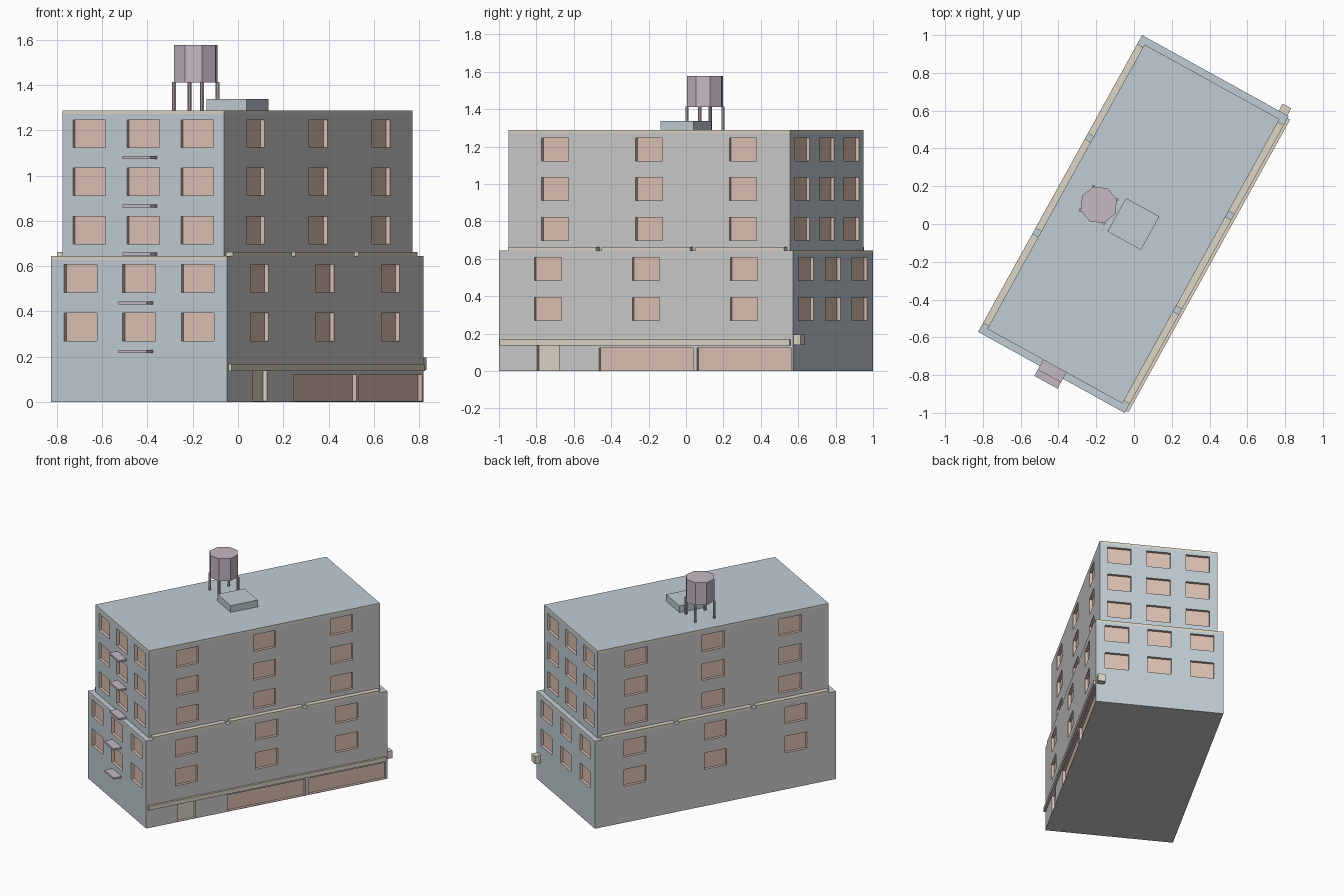
import bpy, bmesh, math
from mathutils import Matrix, Vector

if "Cube" in bpy.data.objects:
    bpy.data.objects.remove(bpy.data.objects["Cube"])

# Local frame: x = long direction, y = short direction, turned into place
PLACE = Matrix.Translation((-0.003, 0, 0)) @ Matrix.Rotation(math.radians(61.07), 4, 'Z')
L1, W1, Z1 = 1.795, 0.887, 0.645      # lower block
L2, W2, Z2 = 1.72, 0.817, 1.288       # upper block


def mat(name, r, g, b):
    m = bpy.data.materials.new(name)
    m.diffuse_color = (r, g, b, 1)
    m.use_nodes = True
    m.node_tree.nodes["Principled BSDF"].inputs["Base Color"].default_value = m.diffuse_color
    return m


GREY = mat("wall_grey", 0.62, 0.62, 0.61)
BLUE = mat("blue_grey", 0.53, 0.61, 0.66)
PINK = mat("window_pink", 0.72, 0.53, 0.45)
TAN = mat("trim_tan", 0.72, 0.67, 0.56)
MAUVE = mat("mauve", 0.56, 0.48, 0.54)


def finish(name, bm, mats):
    bm.transform(PLACE)
    me = bpy.data.meshes.new(name)
    bm.to_mesh(me)
    bm.free()
    for m in mats:
        me.materials.append(m)
    ob = bpy.data.objects.new(name, me)
    bpy.context.collection.objects.link(ob)
    return ob


def add_box(bm, lo, hi, index=0):
    lo, hi = Vector(lo), Vector(hi)
    m = Matrix.Translation((lo + hi) / 2) @ Matrix.Diagonal((*(hi - lo), 1))
    verts = bmesh.ops.create_cube(bm, size=1, matrix=m)["verts"]
    for f in {f for v in verts for f in v.link_faces}:
        f.material_index = index


def box(name, lo, hi, material):
    bm = bmesh.new()
    add_box(bm, lo, hi)
    return finish(name, bm, [material])


def slab(name, l, w, z0, z1, long_m, end_m, top_m):
    """Centred block with its own colour on long sides, ends and top."""
    bm = bmesh.new()
    add_box(bm, (-l / 2, -w / 2, z0), (l / 2, w / 2, z1))
    bm.normal_update()
    for f in bm.faces:
        f.material_index = 1 if abs(f.normal.x) > 0.5 else 2 if f.normal.z > 0.5 else 0
    return finish(name, bm, [long_m, end_m, top_m])


def window_cutter(l, w, sills, extra=()):
    """Three windows per storey on every wall, recessed 0.02."""
    bm = bmesh.new()
    d, hw, h = 0.02, 0.0825, 0.122
    for z in sills:
        for i in (-1, 0, 1):
            for s in (-1, 1):
                u, v = i * l / 3, i * w / 3
                add_box(bm, (u - hw, s * w / 2 - d, z), (u + hw, s * w / 2 + d, z + h))
                add_box(bm, (s * l / 2 - d, v - hw, z), (s * l / 2 + d, v + hw, z + h))
    for u, half, top, index in extra:
        add_box(bm, (u - half, -w / 2 - d, 0.004), (u + half, -w / 2 + d, top), index)
    return finish("cutter", bm, [PINK, TAN])


def cut(ob, cutter):
    cutter.hide_render = True
    mod = ob.modifiers.new("openings", 'BOOLEAN')
    mod.operation, mod.solver, mod.object = 'DIFFERENCE', 'EXACT', cutter
    mod.material_mode = 'TRANSFER'
    bpy.context.view_layer.objects.active = ob
    bpy.ops.object.modifier_apply(modifier=mod.name)
    bpy.data.objects.remove(cutter)


# Lower block with windows, door and two shop windows
bay = L1 / 3
lower = slab("lower_walls", L1, W1, 0, Z1 - 0.018, GREY, BLUE, BLUE)
cut(lower, window_cutter(L1, W1, (0.27, 0.484),
    [(-bay, 0.067, 0.137, 1), (0, 0.287, 0.122, 0), (bay, 0.287, 0.122, 0)]))
slab("lower_cornice", L1, W1, Z1 - 0.018, Z1, GREY, TAN, BLUE)

# Upper block, set back
upper = slab("upper_walls", L2, W2, Z1, Z2 - 0.016, GREY, BLUE, BLUE)
cut(upper, window_cutter(L2, W2, (0.698, 0.912, 1.124)))
slab("upper_cornice", L2, W2, Z2 - 0.016, Z2, TAN, TAN, BLUE)

# Ledge strips on the long sides
for s in (-1, 1):
    for i in (-1, 0, 1):
        u = i * L2 / 3
        a, b = sorted((s * W2 / 2, s * W1 / 2))
        box("ledge_strip", (u - 0.27, a, Z1), (u + 0.27, b, Z1 + 0.018), TAN)

# Shop band above the ground floor and the box sign on the far end
box("shop_awning", (-0.885, -W1 / 2 - 0.015, 0.137), (0.885, -W1 / 2, 0.168), TAN)
box("end_sign", (L1 / 2, -0.435, 0.14), (L1 / 2 + 0.042, -0.383, 0.195), TAN)

# Balcony platforms under the middle windows of the near end
for l, z in ((L1, 0.216), (L1, 0.431), (L2, 0.647), (L2, 0.86), (L2, 1.073)):
    box("balcony", (-l / 2 - 0.06, -0.07, z), (-l / 2, 0.07, z + 0.013), MAUVE)

# Roof hatch
box("roof_hatch", (-0.101, -0.101, Z2), (0.101, 0.101, 1.338), BLUE)


# Water tank on four legs
def prism(name, x, y, r, z0, z1):
    bm = bmesh.new()
    bmesh.ops.create_cone(bm, cap_ends=True, segments=8, radius1=r, radius2=r,
                          depth=z1 - z0, matrix=Matrix.Translation((x, y, (z0 + z1) / 2)))
    finish(name, bm, [MAUVE])


TY = 0.21
prism("water_tank", 0, TY, 0.1, 1.412, 1.577)
for k in range(4):
    a = math.radians(45 + 90 * k)
    prism("tank_leg", 0.1 * math.cos(a), TY + 0.1 * math.sin(a), 0.009, Z2, 1.414)
